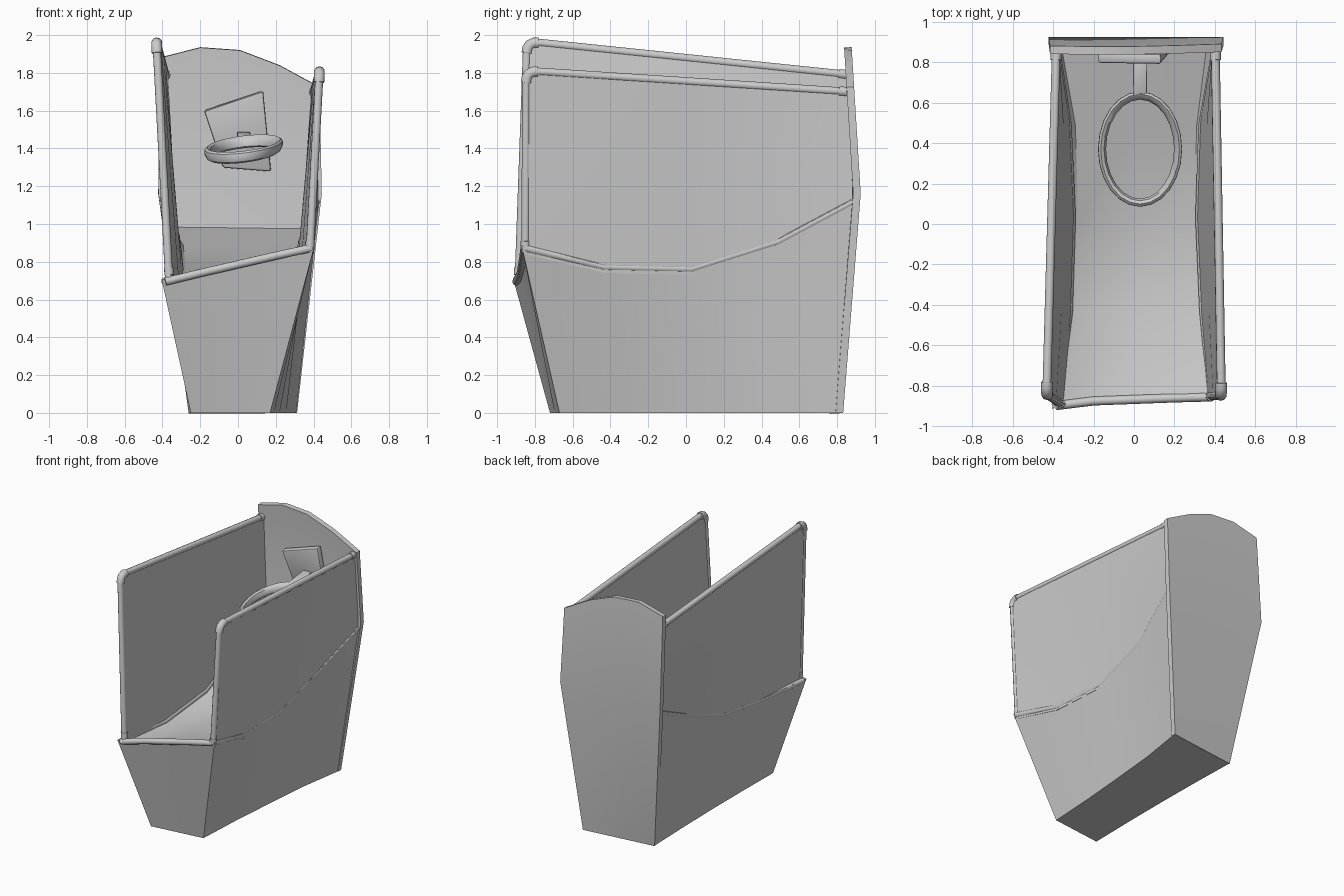
import bpy, math
from mathutils import Vector as V

if "Cube" in bpy.data.objects:
    bpy.data.objects.remove(bpy.data.objects["Cube"])


def loft(name, rows, close_u=False, close_v=False, caps=(), thick=0, bevel=0):
    """Skin rows of points into one surface, optionally closed, thickened and bevelled."""
    n, m = len(rows), len(rows[0])
    verts = [tuple(p) for r in rows for p in r]
    faces = []
    for i in range(n if close_u else n - 1):
        for j in range(m if close_v else m - 1):
            a, b = i * m, (i + 1) % n * m
            k = (j + 1) % m
            faces.append((a + j, a + k, b + k, b + j))
    for c in caps:
        faces.append(tuple(reversed(c)))
        faces.append(tuple((n - 1) * m + k for k in c))
    me = bpy.data.meshes.new(name)
    me.from_pydata(verts, [], faces)
    ob = bpy.data.objects.new(name, me)
    bpy.context.collection.objects.link(ob)
    bpy.ops.object.select_all(action='DESELECT')
    ob.select_set(True)
    bpy.context.view_layer.objects.active = ob
    bpy.ops.object.mode_set(mode='EDIT')
    bpy.ops.mesh.select_all(action='SELECT')
    bpy.ops.mesh.normals_make_consistent(inside=False)
    bpy.ops.object.mode_set(mode='OBJECT')
    if thick:
        s = ob.modifiers.new("thick", 'SOLIDIFY')
        s.thickness, s.offset = thick, 0
        bpy.ops.object.modifier_apply(modifier="thick")
    if bevel:
        b = ob.modifiers.new("bevel", 'BEVEL')
        b.width, b.segments, b.angle_limit = bevel, 2, math.radians(40)
        bpy.ops.object.modifier_apply(modifier="bevel")
    bpy.ops.object.shade_smooth_by_angle(angle=math.radians(35))
    return ob


def tube(name, pts, r):
    """Round bar through points."""
    cu = bpy.data.curves.new(name, 'CURVE')
    cu.dimensions = '3D'
    cu.bevel_depth, cu.bevel_resolution, cu.use_fill_caps = r, 3, True
    sp = cu.splines.new('POLY')
    sp.points.add(len(pts) - 1)
    for p, q in zip(sp.points, pts):
        p.co = (*q, 1)
    ob = bpy.data.objects.new(name, cu)
    bpy.context.collection.objects.link(ob)
    return ob


# Hull stations, front to back, for the left and right sides
sides = {
    'left': dict(
        bx=(-.25, -.245, -.245, -.25, -.26), by=(-.72, -.33, .03, .39, .74),
        ox=(-.405, -.345, -.33, -.35, -.41), ix=(-.35, -.285, -.275, -.29, -.36),
        y=(-.915, -.44, .03, .49, .885), z=(.71, .71, .77, .95, 1.14),
        foot=V((-.365, -.885, .74)), head=V((-.432, -.84, 1.965)), tail=V((-.385, .85, 1.79))),
    'right': dict(
        bx=(.17, .19, .22, .255, .31), by=(-.67, -.3, .07, .45, .81),
        ox=(.405, .365, .345, .36, .43), ix=(.345, .312, .297, .31, .36),
        y=(-.87, -.43, .03, .49, .885), z=(.885, .785, .775, .92, 1.13),
        foot=V((.38, -.85, .88)), head=V((.432, -.845, 1.81)), tail=V((.402, .85, 1.70))),
}
L, R = sides['left'], sides['right']
drop = (.01, .03, .03, .06, .15)

# Solid hull with a sunken curved deck
rows = []
for i in range(5):
    def corner(s):
        iy = s['y'][i] + (.035 if i == 0 else 0)
        return (V((s['bx'][i], s['by'][i], 0)), V((s['ox'][i], s['y'][i], s['z'][i])),
                V((s['ix'][i], iy, s['z'][i] - drop[i])))
    lb, lo, li = corner(L)
    rb, ro, ri = corner(R)
    rows.append([lb, lo, li, (li + ri) / 2, ri, ro, rb, (lb + rb) / 2])
loft("hull", rows, close_v=True, caps=((0, 1, 2, 3, 7), (7, 3, 4, 5, 6)))

# Tall back board with an arched top
arch = [(-.415, 1.88), (-.2, 1.935), (.01, 1.92), (.22, 1.84), (.432, 1.725)]
back = []
for a, b in ((V((-.26, .742, 0)), V((.312, .812, 0))),
             (V((-.422, .905, 1.16)), V((.443, .905, 1.16)))):
    back.append([a.lerp(b, k / 4) for k in range(5)])
back.append([(x, .905 - .062 * (z - 1.16), z) for x, z in arch])
loft("back_board", back, thick=.04)

for name, s in sides.items():
    foot, head, tail = s['foot'], s['head'], s['tail']
    # Rounded rim along the hull side
    shift = .02 if name == 'left' else -.02
    rim = [V((s['ox'][i] + shift, s['y'][i] + (.02 if i == 0 else 0), s['z'][i] - .013))
           for i in range(5)]
    tube(name + "_rim", rim, .022)

    # Side panel stretched between hull rim and rail
    low = [foot - V((0, 0, .04))] + [p - V((0, 0, .03)) for p in rim[1:]]
    grid = []
    for p in low:
        t = (p.y - low[0].y) / (low[-1].y - low[0].y)
        top = head.lerp(tail + V((0, .02, 0)), t)
        grid.append([p, p.lerp(top, .5), top])
    loft(name + "_panel", grid, thick=.03)

    # Post and top rail with a rounded elbow
    a = head + (foot - head).normalized() * .06
    b = head + (tail - head).normalized() * .06
    bend = [a.lerp(head, t).lerp(head.lerp(b, t), t) for t in (0, .25, .5, .75, 1)]
    tube(name + "_rail", [foot - V((0, 0, .03))] + bend + [tail], .022)
    tube(name + "_elbow", bend, .029)
    d = (tail - head).normalized()
    tube(name + "_rail_collar", [tail - d * .04, tail], .027)
    u = (head - foot).normalized()
    tube(name + "_post_collar", [foot - u * .01, foot + u * .03], .026)

# Rounded lip across the front, bowed slightly inward
tube("front_lip", [(-.385, -.898, .695), (-.2, -.875, .74), (.2, -.86, .832), (.385, -.855, .872)], .022)

# Crooked target board on the back
board = [[(-.08, .86, 1.30), (.175, .865, 1.28)], [(-.18, .82, 1.60), (.133, .815, 1.705)]]
loft("target_board", board, thick=.05, bevel=.012)

# Tilted oval hoop with a flared band section
hoop = []
for i in range(24):
    a = 2 * math.pi * i / 24
    ring = []
    for j in range(8):
        b = 2 * math.pi * j / 8
        h = .032 * math.sin(b)
        r = .02 * math.cos(b) + h * .2
        x, y = (.188 + r) * math.cos(a), (.265 + r) * math.sin(a)
        ring.append((.03 + x, .37 + y, 1.395 + h + .12 * x + .15 * y))
    hoop.append(ring)
loft("hoop", hoop, close_u=True, close_v=True)

# Arm joining hoop to board
arm = []
for y, w, z in ((.635, .033, 1.445), (.84, .036, 1.47)):
    arm.append([(.03 + w * sx, y, z + .02 * sz) for sx, sz in ((-1, -1), (1, -1), (1, 1), (-1, 1))])
loft("hoop_arm", arm, close_v=True, caps=((0, 1, 2, 3),), bevel=.006)
